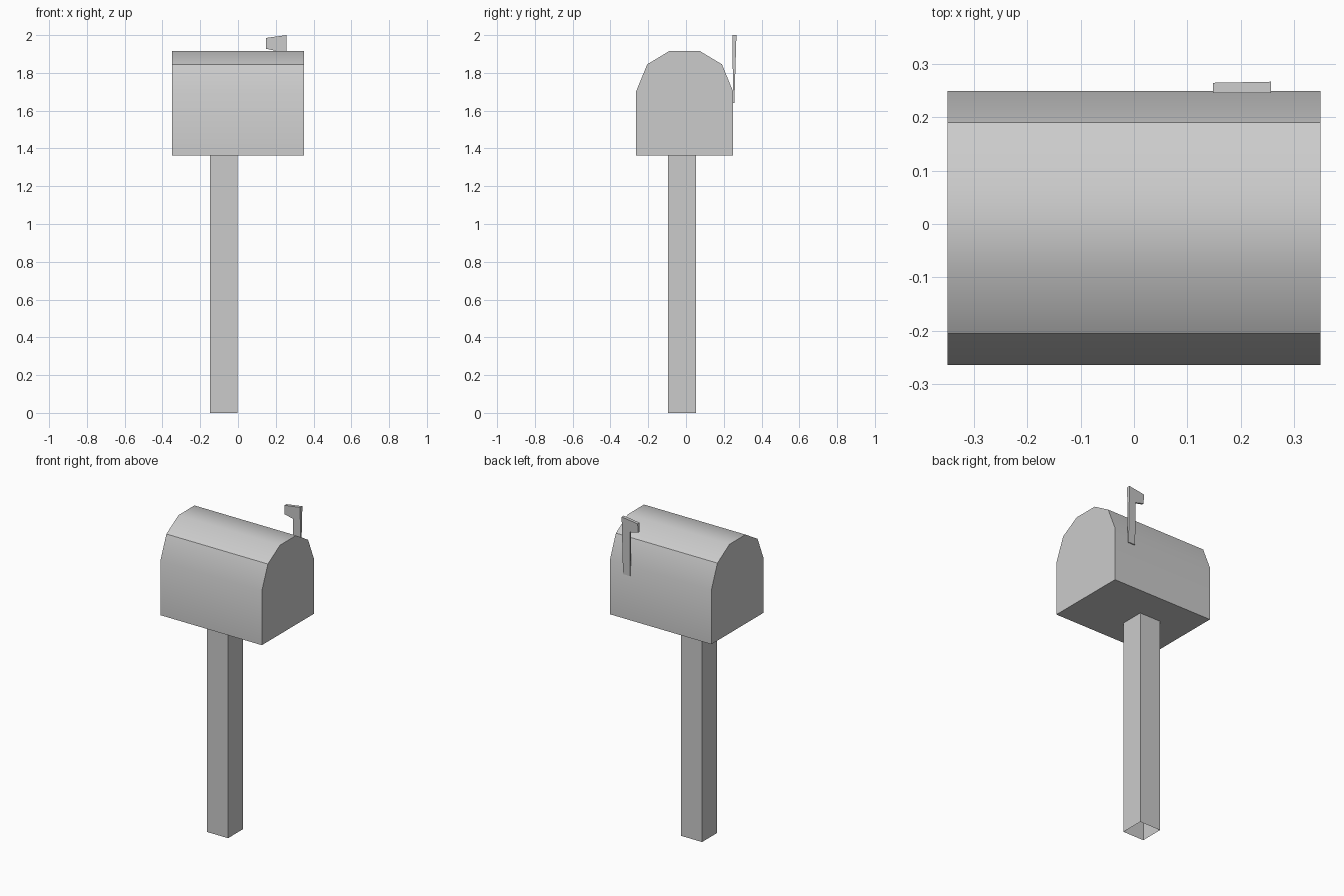
import bpy
from math import radians

if "Cube" in bpy.data.objects:
    bpy.data.objects.remove(bpy.data.objects["Cube"])


def prism(name, near, far, caps=True):
    """Join two matching outlines with side walls and optional end caps."""
    n = len(near)
    faces = [(i, (i + 1) % n, n + (i + 1) % n, n + i) for i in range(n)]
    if caps:
        faces += [tuple(reversed(range(n))), tuple(range(n, 2 * n))]
    mesh = bpy.data.meshes.new(name)
    mesh.from_pydata(near + far, [], faces)
    obj = bpy.data.objects.new(name, mesh)
    bpy.context.collection.objects.link(obj)
    return obj


# Post: square tube, open at the ends
square = [(-0.148, -0.095), (-0.002, -0.095), (-0.002, 0.053), (-0.148, 0.053)]
prism("post", [(x, y, 0) for x, y in square],
      [(x, y, 1.362) for x, y in square], caps=False)

# Box: half profile mirrored about its own centre line, extruded along x
cy = -0.0075
half = [(0.2575, 1.362), (0.2575, 1.70), (0.198, 1.845), (0.079, 1.917)]
profile = [(cy + y, z) for y, z in half] + [(cy - y, z) for y, z in reversed(half)]
box = prism("mailbox_body", [(-0.35, y, z) for y, z in profile],
            [(0.35, y, z) for y, z in profile])
bpy.context.view_layer.objects.active = box
box.select_set(True)
bpy.ops.object.shade_smooth_by_angle(angle=radians(34))

# Flag: L-shaped outline with thickness, as (x, z, front y, back y)
outline = [(0.206, 1.64, 0.249, 0.256), (0.255, 1.64, 0.249, 0.256),
           (0.257, 2.0, 0.246, 0.267), (0.148, 1.985, 0.246, 0.265),
           (0.148, 1.928, 0.248, 0.260), (0.206, 1.915, 0.248, 0.258)]
prism("signal_flag", [(x, a, z) for x, z, a, b in outline],
      [(x, b, z) for x, z, a, b in outline])

# Make all normals face outward
for obj in bpy.context.collection.objects:
    bpy.context.view_layer.objects.active = obj
    bpy.ops.object.mode_set(mode='EDIT')
    bpy.ops.mesh.select_all(action='SELECT')
    bpy.ops.mesh.normals_make_consistent(inside=False)
    bpy.ops.object.mode_set(mode='OBJECT')
